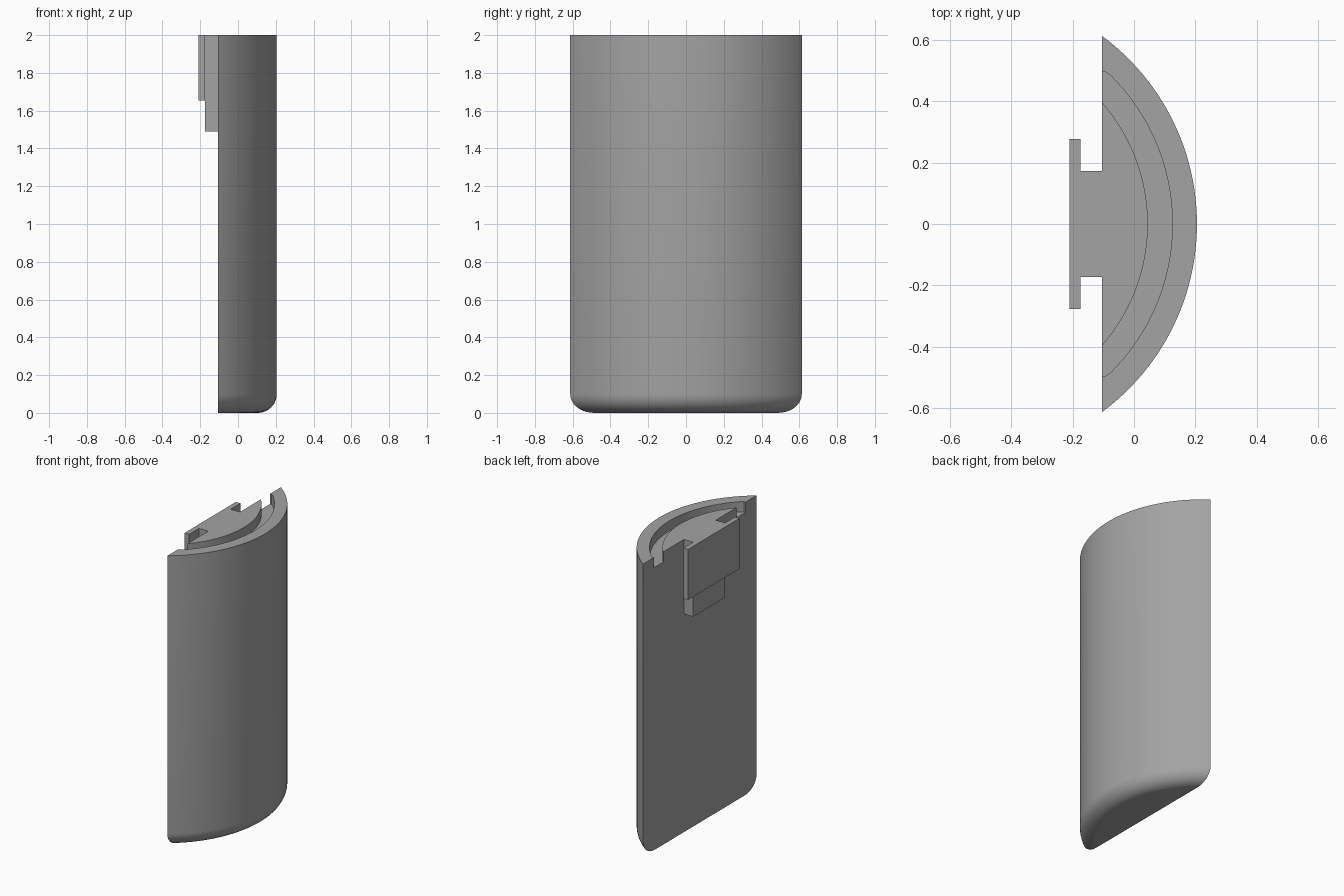
import bpy, bmesh, math

if "Cube" in bpy.data.objects:
    bpy.data.objects.remove(bpy.data.objects["Cube"])

FLAT_X = -0.105          # plane of the flat back
R = 0.761                # radius of the curved shell
CX = 0.205 - R           # centre of the shell arc
FILLET = 0.1             # rounding of the lower edge
STEPS = 64

grey = bpy.data.materials.new("plain_grey")
grey.diffuse_color = (0.37, 0.37, 0.37, 1)
grey.use_nodes = True
grey.node_tree.nodes["Principled BSDF"].inputs["Base Color"].default_value = grey.diffuse_color


def finish(bm, name):
    bmesh.ops.recalc_face_normals(bm, faces=bm.faces)
    me = bpy.data.meshes.new(name)
    bm.to_mesh(me)
    bm.free()
    me.materials.append(grey)
    ob = bpy.data.objects.new(name, me)
    bpy.context.collection.objects.link(ob)
    return ob


def arc(bm, r, z, y_max=9.0):
    """Arc of radius r at height z, ending on the flat back."""
    a = math.acos((FLAT_X - CX) / r)
    ring = []
    for i in range(STEPS + 1):
        t = -a + 2 * a * i / STEPS
        x = FLAT_X if i in (0, STEPS) else CX + r * math.cos(t)
        y = max(-y_max, min(y_max, r * math.sin(t)))
        ring.append(bm.verts.new((x, y, z)))
    return ring


def box(name, x0, x1, half_y, z0, z1):
    bm = bmesh.new()
    bmesh.ops.create_cube(bm, size=1)
    for v in bm.verts:
        v.co = (x0 if v.co.x < 0 else x1, math.copysign(half_y, v.co.y),
                z0 if v.co.z < 0 else z1)
    return finish(bm, name)


# Body: rounded lower edge, curved wall, rim, groove and raised core
bm = bmesh.new()
rings = []
for i in range(11):
    t = math.pi / 2 * i / 10
    rings.append(arc(bm, R - FILLET + FILLET * math.sin(t),
                     FILLET * (1 - math.cos(t))))
rings.append(arc(bm, R, 2.0))
for r, z, lim in ((R - 0.08, 2.0, 0.495), (R - 0.08, 1.93, 0.495),
                  (R - 0.16, 1.93, 9), (R - 0.16, 2.0, 9)):
    rings.append(arc(bm, r, z, lim))
for lo, hi in zip(rings, rings[1:]):
    for i in range(STEPS):
        bm.faces.new((lo[i], lo[i + 1], hi[i + 1], hi[i]))
bm.faces.new(rings[0])                       # underside
bm.faces.new(rings[-1])                      # top of the core
bm.faces.new([r[0] for r in rings] + [r[-1] for r in reversed(rings)])  # flat back
body = finish(bm, "body")
bpy.context.view_layer.objects.active = body
body.select_set(True)
bpy.ops.object.shade_smooth_by_angle(angle=math.radians(30))

# T-shaped mounting rail on the flat back
box("rail_stem", -0.175, FLAT_X, 0.172, 1.49, 2.0)
box("rail_plate", -0.21, -0.175, 0.277, 1.655, 2.0)
